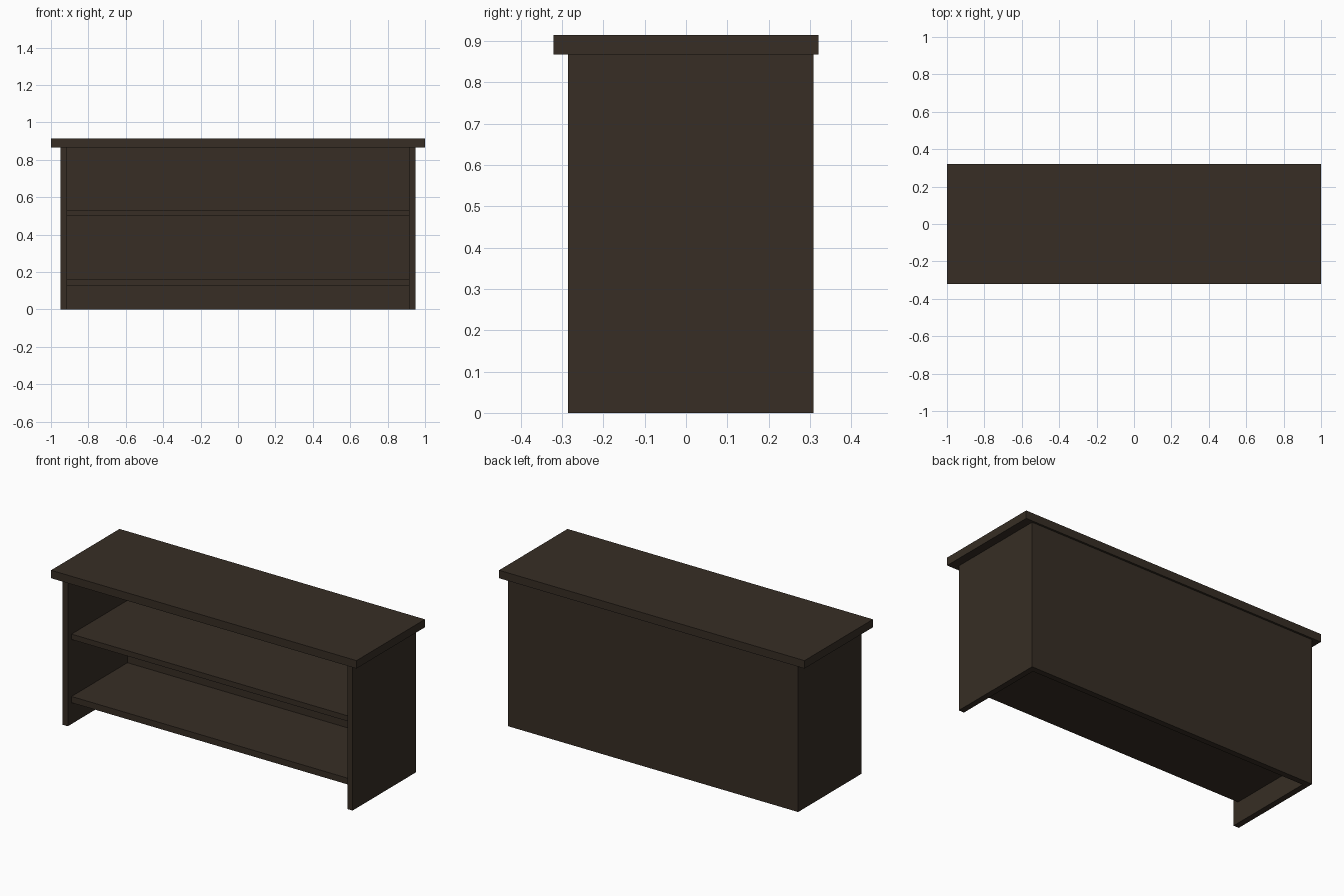
import bpy

if "Cube" in bpy.data.objects:
    bpy.data.objects.remove(bpy.data.objects["Cube"])

wood = bpy.data.materials.new("dark_brown_wood")
wood.diffuse_color = (0.038, 0.027, 0.018, 1)
wood.use_nodes = True
wood.node_tree.nodes["Principled BSDF"].inputs["Base Color"].default_value = wood.diffuse_color


def box(name, x, y, z):
    """Box spanning the given (min, max) ranges."""
    spans = (x, y, z)
    bpy.ops.mesh.primitive_cube_add(size=1, location=[(a + b) / 2 for a, b in spans])
    ob = bpy.context.object
    ob.name = name
    for v in ob.data.vertices:
        for i, (a, b) in enumerate(spans):
            v.co[i] *= b - a
    ob.data.materials.append(wood)
    return ob


OUT, IN = 0.95, 0.915             # outer and inner faces of the sides
FRONT, BACK = -0.285, 0.308       # body depth
BACK_IN = BACK - 0.035            # inner face of the back panel
UNDER, TOP = 0.867, 0.914         # counter slab

# Overhanging counter
box("countertop", (-1, 1), (-0.32, 0.32), (UNDER, TOP))

# Side panels
box("left_side", (-OUT, -IN), (FRONT, BACK), (0, UNDER))
box("right_side", (IN, OUT), (FRONT, BACK), (0, UNDER))

# Back panel, down to the floor
box("back_panel", (-IN, IN), (BACK_IN, BACK), (0, UNDER))

# Slightly recessed shelves
box("middle_shelf", (-IN, IN), (-0.25, BACK_IN), (0.50, 0.532))
box("bottom_shelf", (-IN, IN), (-0.25, BACK_IN), (0.126, 0.163))
